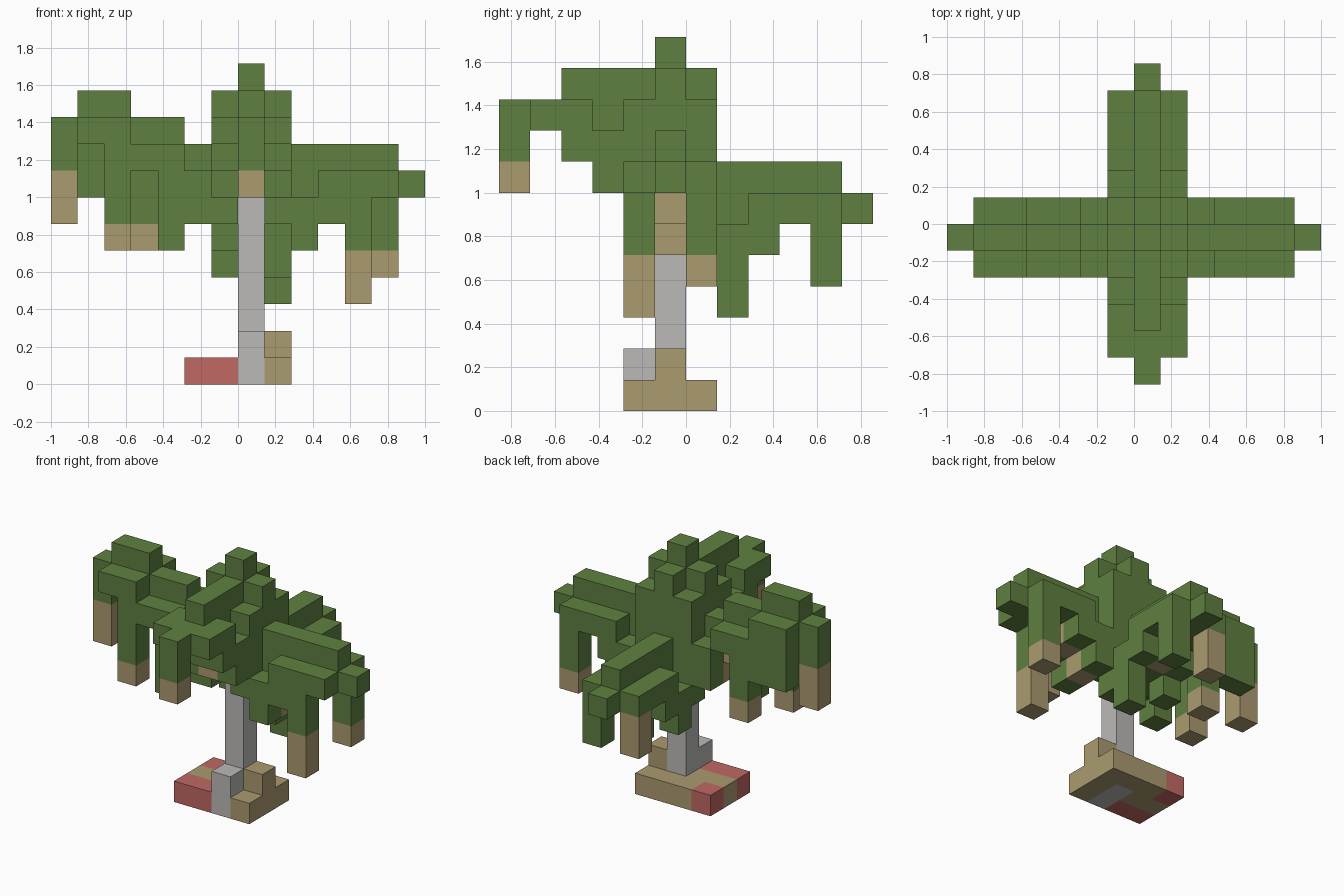
import bpy
import bmesh
from mathutils import Vector

if "Cube" in bpy.data.objects:
    bpy.data.objects.remove(bpy.data.objects["Cube"], do_unlink=True)

UNIT = 1 / 7
COLOURS = {
    "leaf_green": (0.114, 0.216, 0.051),
    "tan_wood": (0.407, 0.328, 0.159),
    "stone_grey": (0.497, 0.491, 0.474),
    "brick_red": (0.527, 0.138, 0.127),
}
cells = {}


def make_material(name, colour):
    material = bpy.data.materials.new(name)
    material.use_nodes = True
    rgba = (*colour, 1.0)
    material.diffuse_color = rgba
    material.node_tree.nodes["Principled BSDF"].inputs["Base Color"].default_value = rgba
    return material


materials = {name: make_material(name, c) for name, c in COLOURS.items()}
names = list(COLOURS)


def column(part, x, y, low, high, colour="leaf_green", wood=0):
    """Stack blocks from low to high; the lowest 'wood' blocks are tan."""
    for z in range(low, high):
        cells[x, y, z] = (part, "tan_wood" if z < low + wood else colour)


def row(part, start, step, spans):
    """Run columns outward from a start cell along a step direction."""
    for i, span in enumerate(spans):
        column(part, start[0] + step[0] * i, start[1] + step[1] * i, span[0], span[1],
               wood=span[2] if len(span) > 2 else 0)


# Crown core
for dx in (-1, 0, 1):
    for dy in (-1, 0, 1):
        column("crown_core", dx, dy - 1, 6, 10 if dx and dy else 11)
column("crown_core", 0, -1, 7, 12)
column("crown_core", 1, 0, 4, 10)
column("crown_core", -1, 0, 5, 10)
column("crown_core", 0, 0, 5, 11)
del cells[0, -2, 6]

# Left bough (+x)
part = "left_bough"
row(part, (2, -1), (1, 0), [(5, 9, 1), (6, 9, 1), (7, 9), (7, 9), (7, 8)])
row(part, (2, -2), (1, 0), [(5, 7), (6, 8), (3, 8, 2), (7, 8)])
row(part, (2, 0), (1, 0), [(5, 7), (6, 8), (7, 8), (4, 8, 1)])

# Right bough (-x)
part = "right_bough"
row(part, (-2, -1), (-1, 0), [(6, 9, 1), (7, 10, 1), (8, 10), (9, 11), (9, 11), (6, 10, 2)])
row(part, (-2, -2), (-1, 0), [(6, 8), (5, 9), (8, 9), (5, 10, 1), (9, 10)])
row(part, (-2, 0), (-1, 0), [(6, 8), (8, 9), (5, 9, 1), (7, 10), (7, 10)])

# Front bough (-y)
part = "front_bough"
row(part, (0, -3), (0, -1), [(7, 11, 1), (8, 11), (9, 10), (7, 10, 1)])
for side in (-1, 1):
    row(part, (side, -3), (0, -1), [(7, 9), (8, 10), (9, 10)])

# Back bough (+y)
part = "back_bough"
row(part, (0, 1), (0, 1), [(5, 8), (5, 8, 1), (6, 8), (6, 8), (6, 7)])
row(part, (1, 1), (0, 1), [(3, 6), (5, 7), (6, 7), (4, 7)])
row(part, (-1, 1), (0, 1), [(4, 6), (5, 7), (6, 7), (4, 7, 2)])

# Base slab with red corners
for x in range(-2, 2):
    for y in range(-2, 1):
        red = (x, y) in ((-2, -2), (-1, -2), (-2, 0))
        column("base", x, y, 0, 1, "brick_red" if red else "tan_wood")
column("base", 1, -1, 1, 2, "tan_wood")

# Trunk and its front step
column("trunk", 0, -1, 0, 7, "stone_grey")
column("trunk_step", 0, -2, 0, 2, "stone_grey")


def face_corners(cell, axis, sign):
    """Corners of one block face, wound outward."""
    u, v = (axis + 1) % 3, (axis + 2) % 3
    order = ((0, 0), (1, 0), (1, 1), (0, 1))
    for a, b in order if sign > 0 else reversed(order):
        p = Vector(cell)
        p[axis] += sign > 0
        p[u] += a
        p[v] += b
        yield p * UNIT


def build(part):
    """Skin the exposed faces of one part and merge flat areas."""
    bm = bmesh.new()
    for cell, (owner, colour) in cells.items():
        if owner != part:
            continue
        for axis in range(3):
            for sign in (-1, 1):
                beside = list(cell)
                beside[axis] += sign
                if tuple(beside) in cells:
                    continue
                face = bm.faces.new([bm.verts.new(p) for p in face_corners(cell, axis, sign)])
                face.material_index = names.index(colour)
    bmesh.ops.remove_doubles(bm, verts=bm.verts, dist=UNIT / 100)
    bmesh.ops.dissolve_limit(bm, angle_limit=0.01, verts=bm.verts, edges=bm.edges,
                             delimit={"MATERIAL"})
    mesh = bpy.data.meshes.new(part)
    bm.to_mesh(mesh)
    bm.free()
    for name in names:
        mesh.materials.append(materials[name])
    bpy.context.collection.objects.link(bpy.data.objects.new(part, mesh))


for part in sorted({owner for owner, _ in cells.values()}):
    build(part)
